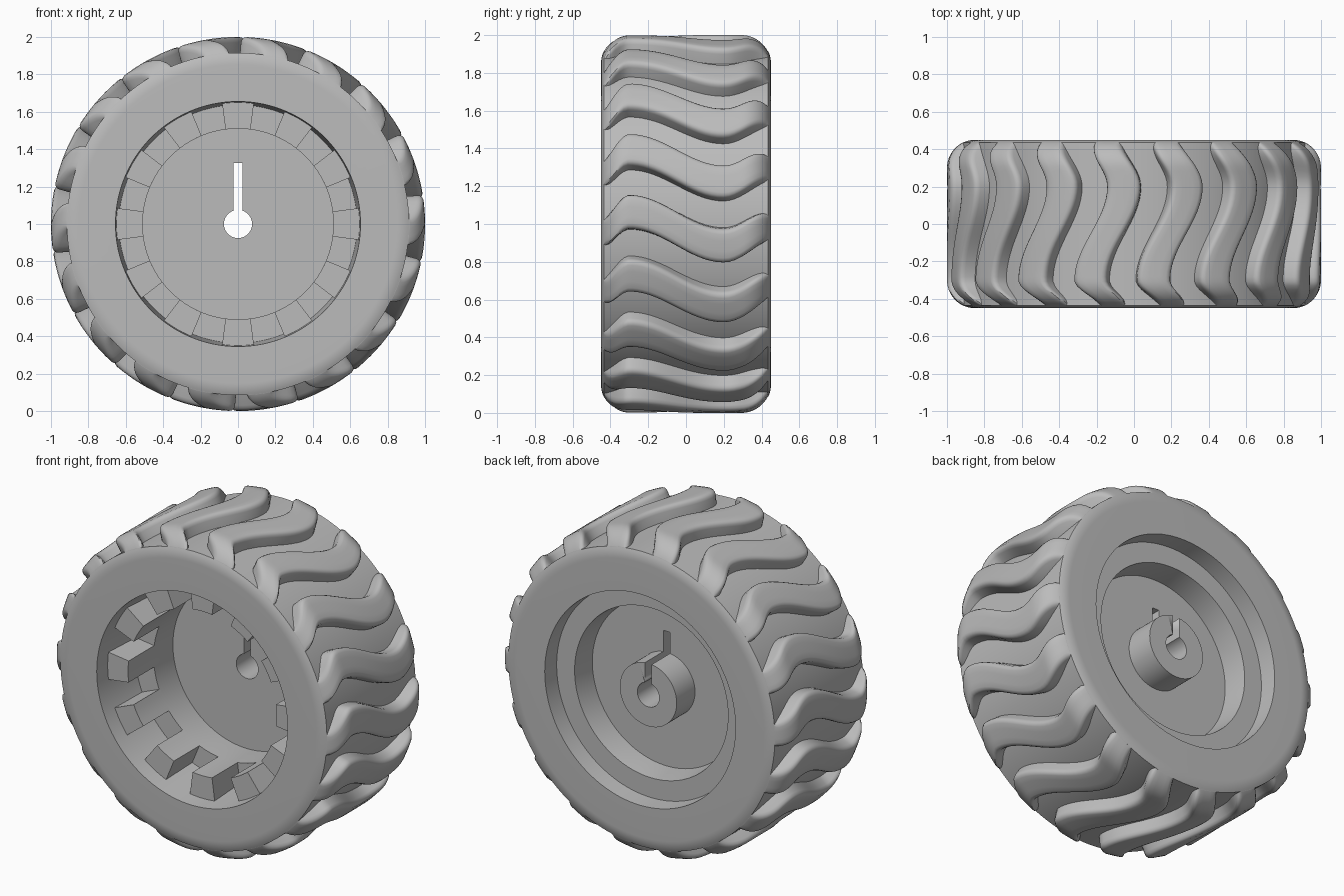
import bpy, bmesh, math
from math import sin, cos, pi, radians, sqrt

cube = bpy.data.objects.get("Cube")
if cube:
    bpy.data.objects.remove(cube, do_unlink=True)

GREY = (0.5, 0.5, 0.5, 1)
grey = bpy.data.materials.new("plain grey")
grey.use_nodes = True
grey.diffuse_color = GREY
grey.node_tree.nodes["Principled BSDF"].inputs["Base Color"].default_value = GREY

HALF = 0.45       # half width of the wheel
ROUND = 0.15      # shoulder radius
FLOOR = 0.915     # radius of the groove floor
SHOULDER = HALF - ROUND
GROOVE_END = SHOULDER + sqrt(ROUND**2 - (FLOOR - 1 + ROUND)**2)


def polar(r, a, y):
    """Point at radius r and angle a about the axle."""
    return (r * cos(a), y, 1 + r * sin(a))


def finish(name, bm, angle=30):
    bmesh.ops.recalc_face_normals(bm, faces=bm.faces)
    mesh = bpy.data.meshes.new(name)
    bm.to_mesh(mesh)
    bm.free()
    obj = bpy.data.objects.new(name, mesh)
    bpy.context.collection.objects.link(obj)
    mesh.materials.append(grey)
    bpy.ops.object.select_all(action='DESELECT')
    obj.select_set(True)
    bpy.context.view_layer.objects.active = obj
    bpy.ops.object.shade_smooth_by_angle(angle=radians(angle))
    return obj


def skin(bm, rows, close_rows=False, close_cols=False):
    """Bridge rows of points with quads."""
    grid = [[bm.verts.new(p) for p in row] for row in rows]
    n, m = len(grid), len(grid[0])
    for i in range(n if close_rows else n - 1):
        for j in range(m if close_cols else m - 1):
            a, b = grid[i], grid[(i + 1) % n]
            k = (j + 1) % m
            bm.faces.new((a[j], a[k], b[k], b[j]))
    return grid


def lathe(name, profile, steps=120):
    bm = bmesh.new()
    rows = [[polar(r, 2 * pi * i / steps, y) for r, y in profile] for i in range(steps)]
    skin(bm, rows, True, True)
    return finish(name, bm)


def envelope(y):
    """Outer radius of the rounded tyre at width position y."""
    d = max(0, abs(y) - SHOULDER)
    return 1 - ROUND + sqrt(max(0, ROUND**2 - d * d))


# Tyre and rim: rounded shoulders, stepped recesses on both faces
a0 = math.asin((FLOOR - 1 + ROUND) / ROUND)
arc = [(1 - ROUND + ROUND * sin(a0 * i / 6), SHOULDER + ROUND * cos(a0 * i / 6)) for i in range(7)]
profile = [(0.655, -HALF)] + [(r, -y) for r, y in arc] + arc[::-1]
profile += [(0.655, HALF), (0.65, 0.34), (0.527, 0.34), (0.51, 0.19), (0.51, -0.10), (0.637, -0.10)]
lathe("tyre_and_rim", profile)

# Web disc with hub, bored and slotted
web = lathe("web_and_hub", [(0.075, 0.09), (0.52, 0.09), (0.52, 0.19), (0.195, 0.19),
                            (0.195, 0.37), (0.075, 0.37)], 96)
bm = bmesh.new()
bmesh.ops.create_cube(bm, size=1)
for v in bm.verts:
    v.co = (v.co.x * 0.046, v.co.y * 1.2, 1.19 + v.co.z * 0.27)
cutter = finish("slot_cutter", bm)
cutter.hide_render = True
cut = web.modifiers.new("slot", 'BOOLEAN')
cut.operation = 'DIFFERENCE'
cut.solver = 'EXACT'
cut.object = cutter
bpy.context.view_layer.objects.active = web
bpy.ops.object.modifier_apply(modifier=cut.name)
bpy.data.objects.remove(cutter, do_unlink=True)

# Ring of drive teeth inside the front recess
bm = bmesh.new()
for k in range(12):
    rows = []
    for i in range(5):
        a = radians(30 * k - 7.5 + 15 * i / 4)
        rows.append([polar(r, a, y) for r, y in
                     ((0.51, -0.35), (0.66, -0.35), (0.66, -0.09), (0.51, -0.09))])
    grid = skin(bm, rows, close_cols=True)
    bm.faces.new(grid[0])
    bm.faces.new(grid[-1])
finish("drive_teeth", bm)

# Wavy tread bars
WAVE = [(-HALF, 17), (-0.3, 23.8), (0.2, 13.2), (HALF, 19)]


def wave(y):
    for (y0, c0), (y1, c1) in zip(WAVE, WAVE[1:]):
        if y <= y1:
            return radians(c0 + (c1 - c0) * (1 - cos(pi * (y - y0) / (y1 - y0))) / 2)


def bar_section(y):
    """Angle offset and radius across one bar, with rounded edges."""
    top = envelope(y)
    end = max(0, abs(y) - SHOULDER) / ROUND
    w = radians(5.3) * (1 - 0.2 * end * end)
    f = min(0.03, top - 0.9)
    half = [(w + 0.006, 0.9), (w, top - f)]
    half += [(w - f * (1 - cos(t)), top - f * (1 - sin(t))) for t in (pi / 6, pi / 3, pi / 2)]
    half += [(w * 0.3, top)]
    return [(-u, r) for u, r in half] + half[::-1]


bm = bmesh.new()
STEPS = 40
for k in range(18):
    rows = []
    for i in range(STEPS + 1):
        y = -GROOVE_END * cos(pi * i / STEPS)
        rows.append([polar(r, wave(y) + u + k * pi / 9, y) for u, r in bar_section(y)])
    grid = skin(bm, rows, close_cols=True)
    bm.faces.new(grid[0])
    bm.faces.new(grid[-1])
finish("tread_bars", bm, 40)
